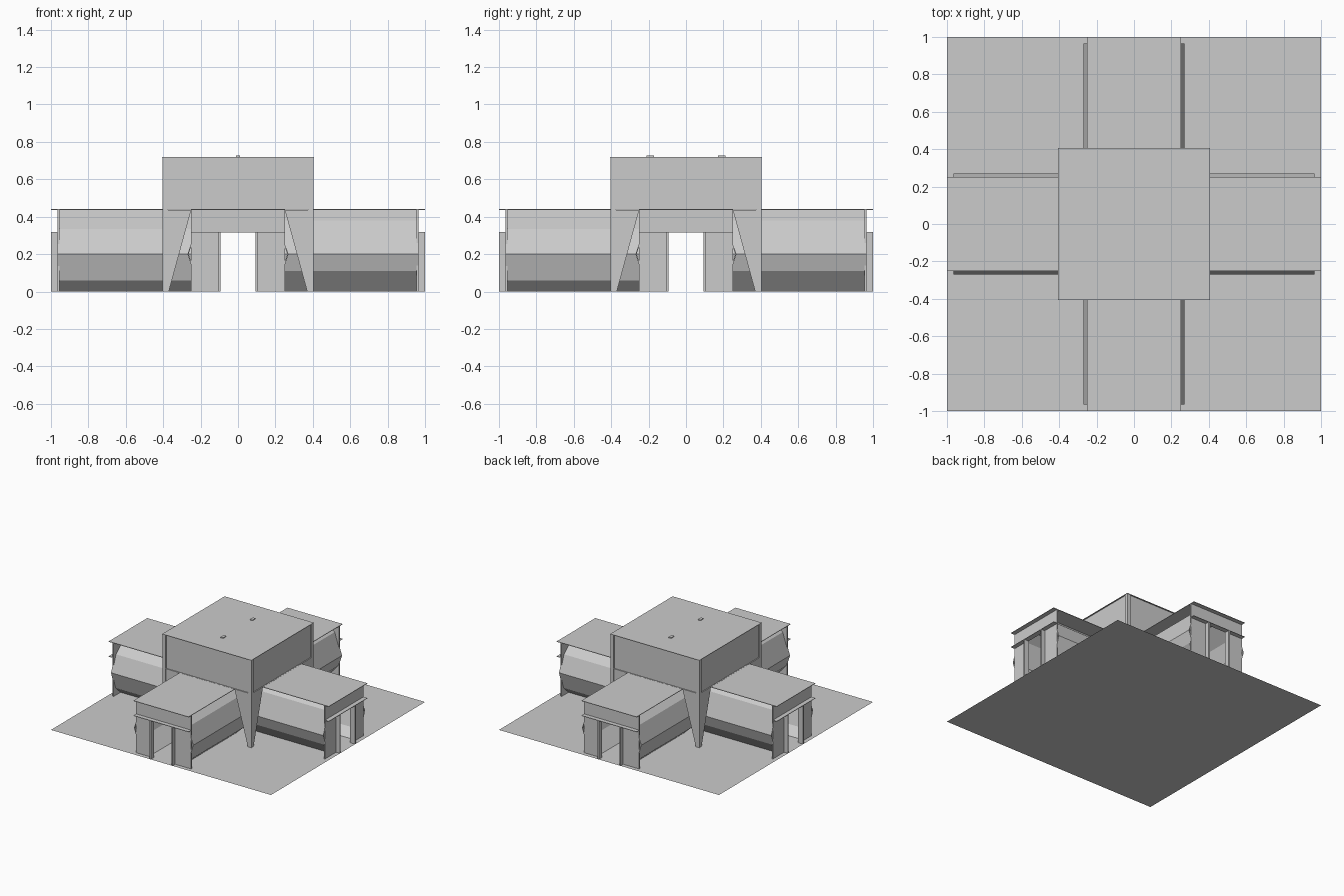
import bpy, bmesh, math
from mathutils import Matrix, Vector

if "Cube" in bpy.data.objects:
    bpy.data.objects.remove(bpy.data.objects["Cube"], do_unlink=True)

grey = bpy.data.materials.new("plain_grey")
grey.use_nodes = True
grey.diffuse_color = (0.6, 0.6, 0.6, 1)
grey.node_tree.nodes["Principled BSDF"].inputs["Base Color"].default_value = grey.diffuse_color


def finish(name, bm, turn=0):
    bm.transform(Matrix.Rotation(turn * math.pi / 2, 4, "Z"))
    mesh = bpy.data.meshes.new(name)
    bm.to_mesh(mesh)
    bm.free()
    mesh.materials.append(grey)
    obj = bpy.data.objects.new(name, mesh)
    bpy.context.collection.objects.link(obj)
    return obj


def box(name, lo, hi, turn=0):
    lo, hi = Vector(lo), Vector(hi)
    bm = bmesh.new()
    bmesh.ops.create_cube(bm, size=1)
    bmesh.ops.scale(bm, vec=hi - lo, verts=bm.verts)
    bmesh.ops.translate(bm, vec=(lo + hi) / 2, verts=bm.verts)
    return finish(name, bm, turn)


def prism(name, points, push, turn=0):
    """Solid made from a flat outline pushed along a vector."""
    bm = bmesh.new()
    face = bm.faces.new([bm.verts.new(p) for p in points])
    out = bmesh.ops.extrude_face_region(bm, geom=[face])
    moved = [g for g in out["geom"] if isinstance(g, bmesh.types.BMVert)]
    bmesh.ops.translate(bm, vec=push, verts=moved)
    bmesh.ops.recalc_face_normals(bm, faces=bm.faces)
    return finish(name, bm, turn)


def folded_wall(name, profile, side, turn):
    """Faceted side wall of a wing, as a thin folded sheet."""
    inner = [(y - 0.006, z) for y, z in reversed(profile)]
    outline = [(0.25, side * y, z) for y, z in profile + inner]
    prism(name, outline, (0.715, 0, 0), turn)


# Ground sheet
bm = bmesh.new()
bmesh.ops.create_grid(bm, x_segments=1, y_segments=1, size=1)
finish("ground_sheet", bm)

# Folded profiles: (distance from wing axis, height)
low_fold = [(0.14, 0), (0.24, 0.11), (0.27, 0.2), (0.21, 0.38), (0.14, 0.437)]
high_fold = [(0.16, 0), (0.225, 0.06), (0.27, 0.2), (0.22, 0.335), (0.1, 0.437)]

for i, wing in enumerate(("right", "back", "left", "front")):
    # Wing walls and roof
    folded_wall(wing + "_wing_wall_a", low_fold, -1, i)
    folded_wall(wing + "_wing_wall_b", high_fold, 1, i)
    box(wing + "_wing_roof", (0.38, -0.25, 0.437), (1, 0.25, 0.441), i)

    # End wall with doorway
    w, d, top = 0.25, 0.093, 0.318
    outline = [(-w, 0), (-d, 0), (-d, top), (d, top), (d, 0), (w, 0), (w, 0.437), (-w, 0.437)]
    prism(wing + "_end_wall", [(0.955, y, z) for y, z in outline], (0.01, 0, 0), i)
    box(wing + "_door_ledge", (0.96, -0.25, 0.315), (1, 0.25, 0.319), i)
    for s in (-1, 1):
        y0, y1 = sorted((s * d, s * (d + 0.012)))
        box(wing + "_door_jamb", (0.955, y0, 0), (0.999, y1, 0.317), i)

    # Upper hall wall, set in under the roof
    box(wing + "_hall_wall", (0.385, -0.395, 0.44), (0.395, 0.395, 0.718), i)

    # Corner post and the raking braces beside the wing
    box(wing + "_corner_post", (0.375, 0.375, 0), (0.403, 0.403, 0.718), i)
    for s in (-1, 1):
        brace = [(0.37, 0), (0.4, 0), (0.4, 0.437), (0.25, 0.437)]
        prism(wing + "_brace", [(0.385, s * y, z) for y, z in brace], (0.016, 0, 0), i)

# Hall soffit around the open middle, roof and roof vents
for i in range(4):
    box("hall_soffit", (0.2, -0.403, 0.438), (0.403, 0.403, 0.442), i)
box("hall_roof", (-0.405, -0.405, 0.716), (0.405, 0.405, 0.72))
for s in (-1, 1):
    box("roof_vent", (-0.012, s * 0.19 - 0.02, 0.719), (0.012, s * 0.19 + 0.02, 0.726))
